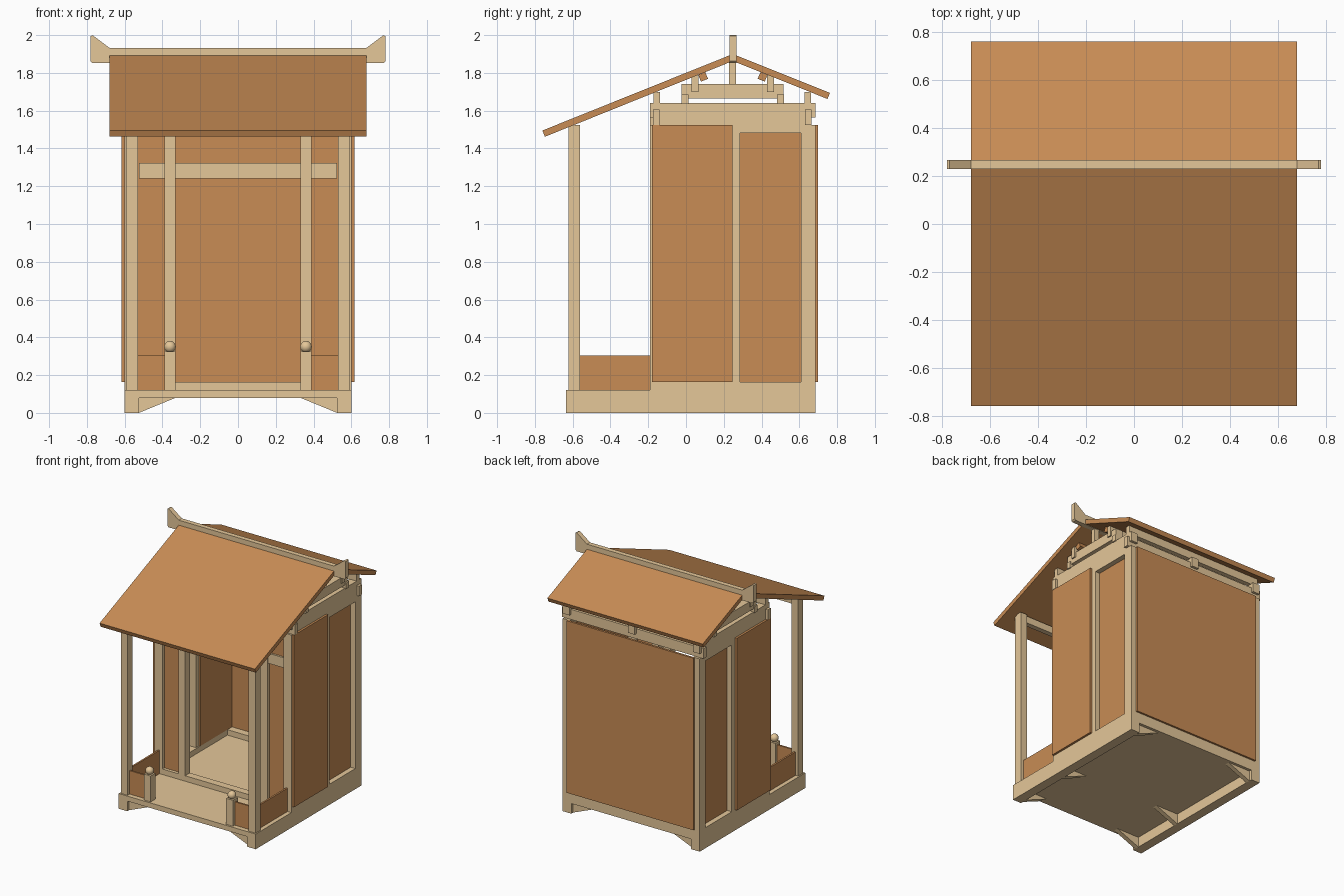
import bpy, bmesh, math

if "Cube" in bpy.data.objects:
    bpy.data.objects.remove(bpy.data.objects["Cube"])


def material(name, rgb):
    m = bpy.data.materials.new(name)
    m.diffuse_color = (*rgb, 1)
    m.use_nodes = True
    m.node_tree.nodes["Principled BSDF"].inputs["Base Color"].default_value = m.diffuse_color
    return m


TAN = material("pale_timber", (0.78, 0.57, 0.317))
BROWN = material("brown_board", (0.578, 0.262, 0.09))


def prism(name, pts, axis, a, b, mat):
    """Extrude a 2D profile along x (pts are y,z) or along y (pts are x,z)."""
    bm = bmesh.new()
    rings = []
    for d in (a, b):
        rings.append([bm.verts.new((d, u, v) if axis == 'x' else (u, d, v)) for u, v in pts])
    bm.faces.new(rings[0])
    bm.faces.new(rings[1])
    n = len(pts)
    for i in range(n):
        j = (i + 1) % n
        bm.faces.new((rings[0][i], rings[0][j], rings[1][j], rings[1][i]))
    bmesh.ops.recalc_face_normals(bm, faces=bm.faces[:])
    me = bpy.data.meshes.new(name)
    bm.to_mesh(me)
    bm.free()
    me.materials.append(mat)
    ob = bpy.data.objects.new(name, me)
    bpy.context.collection.objects.link(ob)
    return ob


def box(name, x, y, z, mat=TAN):
    return prism(name, [(y[0], z[0]), (y[1], z[0]), (y[1], z[1]), (y[0], z[1])], 'x', x[0], x[1], mat)


def pair(name, x, y, z, mat=TAN):
    """The same box on the right and on the left."""
    box("right_" + name, x, y, z, mat)
    box("left_" + name, (-x[1], -x[0]), y, z, mat)


# Base: floor, solid side rails, thin front and back rails
box("floor", (-0.53, 0.53), (-0.6, 0.65), (0.08, 0.12))
pair("base_rail", (0.525, 0.6), (-0.635, 0.685), (0, 0.12))
box("front_rail", (-0.525, 0.525), (-0.635, -0.56), (0.08, 0.12))
box("back_rail", (-0.525, 0.525), (0.61, 0.685), (0.08, 0.12))

# Slanted brackets under the floor, in line with the posts
for label, y in (("front", -0.595), ("middle", -0.16), ("back", 0.645)):
    for side, s in (("right", 1), ("left", -1)):
        prism(f"{label}_{side}_bracket", [(s * 0.525, 0), (s * 0.525, 0.08), (s * 0.33, 0.08)],
              'y', y - 0.018, y + 0.018, TAN)

# Raised sills under the walls
pair("side_sill", (0.53, 0.6), (-0.19, 0.685), (0.12, 0.163))
box("front_sill", (-0.53, 0.53), (-0.19, -0.13), (0.12, 0.163))
box("back_sill", (-0.53, 0.53), (0.625, 0.685), (0.12, 0.163))

# Upright posts
pair("porch_post", (0.53, 0.59), (-0.623, -0.56), (0.12, 1.525))
pair("wall_front_post", (0.53, 0.6), (-0.19, -0.13), (0.163, 1.525))
pair("wall_middle_post", (0.54, 0.6), (0.245, 0.285), (0.163, 1.525))
pair("wall_back_post", (0.54, 0.6), (0.61, 0.685), (0.163, 1.525))
pair("door_post", (0.33, 0.39), (-0.19, -0.13), (0.12, 1.6))
box("door_lintel", (-0.523, 0.523), (-0.18, -0.14), (1.242, 1.322))
box("porch_beam", (-0.53, 0.53), (-0.61, -0.57), (1.465, 1.52))

# Wall boards
pair("side_front_panel", (0.6, 0.617), (-0.18, 0.245), (0.163, 1.525), BROWN)
pair("side_back_panel", (0.53, 0.56), (0.285, 0.684), (0.163, 1.485), BROWN)
pair("side_top_rail", (0.54, 0.6), (0.285, 0.61), (1.483, 1.525))
pair("front_panel", (0.39, 0.53), (-0.165, -0.15), (0.163, 1.525), BROWN)
box("back_panel", (-0.555, 0.555), (0.683, 0.7), (0.163, 1.525), BROWN)

# Low porch fence with ball-topped newels
pair("fence_side", (0.553, 0.567), (-0.56, -0.19), (0.12, 0.305), BROWN)
pair("fence_front", (0.39, 0.53), (-0.597, -0.583), (0.12, 0.305), BROWN)
pair("newel", (0.33, 0.39), (-0.62, -0.56), (0.12, 0.325))
for side, s in (("right", 1), ("left", -1)):
    bpy.ops.mesh.primitive_uv_sphere_add(segments=24, ring_count=12, radius=0.031,
                                         location=(s * 0.36, -0.591, 0.35))
    ball = bpy.context.object
    ball.name = side + "_newel_ball"
    ball.data.materials.append(TAN)
    bpy.ops.object.shade_smooth_by_angle()

# Roof frame: three tie beams with stacked upper beams and king posts
lower = [(-0.14, 1.525), (0.63, 1.525), (0.63, 1.565), (0.685, 1.565), (0.685, 1.64),
         (-0.19, 1.64), (-0.19, 1.565), (-0.14, 1.565)]
for label, x in (("left", -0.57), ("middle", 0), ("right", 0.57)):
    a, b = x - 0.03, x + 0.03
    prism(label + "_tie_beam", lower, 'x', a, b, TAN)
    box(label + "_upper_beam", (a, b), (-0.025, 0.515), (1.665, 1.74))
    box(label + "_king_post", (x - 0.02, x + 0.02), (0.227, 0.265), (1.70, 1.87))

# Purlins running along the roof
for label, y, z, w in (("front_plate", -0.157, (1.525, 1.605), 0.62),
                       ("back_plate", 0.647, (1.525, 1.605), 0.62),
                       ("front_wall", -0.155, (1.635, 1.70), 0.6),
                       ("back_wall", 0.645, (1.635, 1.70), 0.6),
                       ("front_lower", -0.005, (1.635, 1.685), 0.61),
                       ("back_lower", 0.50, (1.635, 1.685), 0.61),
                       ("front_upper", 0.047, (1.70, 1.785), 0.61),
                       ("back_upper", 0.447, (1.70, 1.785), 0.61)):
    box(label + "_purlin", (-w, w), (y - 0.018, y + 0.018), z)

# Tilted battens just under the roof boards
for label, s in (("front", -1), ("back", 1)):
    c, k = math.cos(0.385), math.sin(0.385)
    cy, cz = 0.248 + s * 0.157, 1.778
    quad = [(cy + s * (u * c - v * k), cz - (u * k + v * c))
            for u, v in ((-.02, -.02), (.02, -.02), (.02, .018), (-.02, .018))]
    prism(label + "_batten", quad, 'x', -0.6, 0.6, BROWN)

# Roof slopes, the front one longer
prism("front_roof", [(0.248, 1.9), (-0.76, 1.495), (-0.747, 1.462), (0.248, 1.863)],
      'x', -0.68, 0.68, BROWN)
prism("back_roof", [(0.248, 1.9), (0.762, 1.694), (0.749, 1.662), (0.248, 1.863)],
      'x', -0.68, 0.68, BROWN)

# Ridge beam with upturned ends
half = [(0.77, 1.852), (0.78, 1.862), (0.78, 1.995), (0.77, 2.0), (0.68, 1.932)]
prism("ridge_beam", half + [(-x, z) for x, z in reversed(half)], 'y', 0.23, 0.268, TAN)
